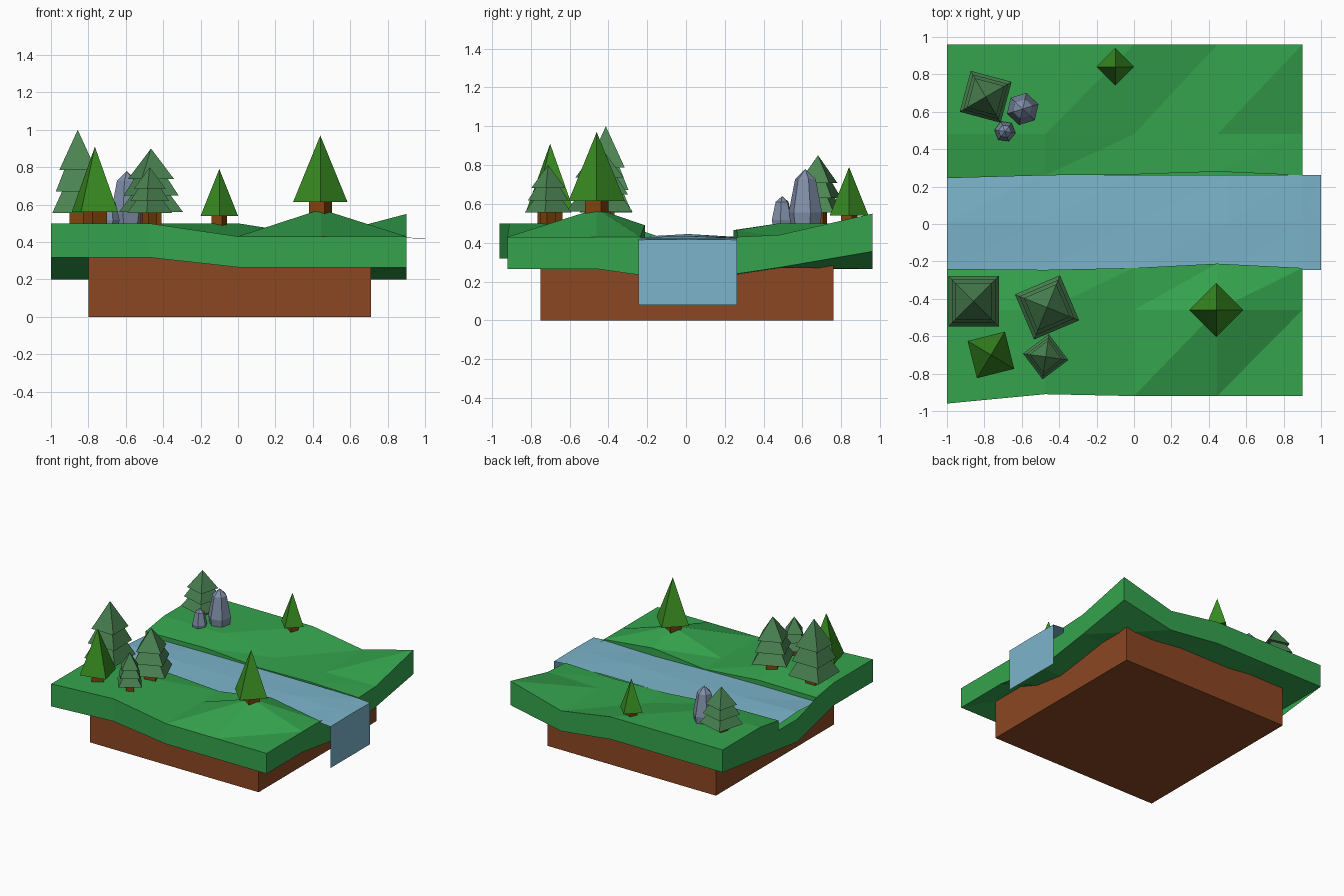
import bpy, bmesh, math

if "Cube" in bpy.data.objects:
    bpy.data.objects.remove(bpy.data.objects["Cube"])

def mat(name, c):
    m = bpy.data.materials.new(name)
    m.diffuse_color = (*c, 1)
    m.use_nodes = True
    m.node_tree.nodes["Principled BSDF"].inputs["Base Color"].default_value = m.diffuse_color
    return m

GRASS = mat("grass", (.035, .37, .075))
DIRT = mat("dirt", (.26, .063, .016))
WATER = mat("water", (.2, .46, .6))
PINE = mat("pine", (.07, .23, .085))
LEAF = mat("leaf", (.04, .26, .015))
BARK = mat("bark", (.22, .06, .004))
ROCK = mat("rock", (.22, .28, .40))

def finish(bm, name, m):
    bmesh.ops.recalc_face_normals(bm, faces=bm.faces)
    me = bpy.data.meshes.new(name)
    bm.to_mesh(me)
    bm.free()
    me.materials.append(m)
    ob = bpy.data.objects.new(name, me)
    bpy.context.collection.objects.link(ob)
    return ob

def add_rings(bm, x, y, rings, sides, ang):
    """Closed stack of polygon rings (radius, z); radius 0 makes a point."""
    prev = None
    for r, z in rings:
        if r == 0:
            cur = [bm.verts.new((x, y, z))]
        else:
            cur = [bm.verts.new((x + r * math.cos(ang + k * math.tau / sides),
                                 y + r * math.sin(ang + k * math.tau / sides), z))
                   for k in range(sides)]
        if prev is None:
            bm.faces.new(cur)
        else:
            for k in range(sides):
                n = (k + 1) % sides
                if r == 0:
                    bm.faces.new((prev[k], prev[n], cur[0]))
                else:
                    bm.faces.new((prev[k], prev[n], cur[n], cur[k]))
        prev = cur
    if len(prev) > 1:
        bm.faces.new(prev)

def loft(bm, sections, closed):
    """Join cross-sections with triangles."""
    cols = [[bm.verts.new(p) for p in s] for s in sections]
    n = len(cols[0])
    for p, q in zip(cols, cols[1:]):
        for j in range(n if closed else n - 1):
            k = (j + 1) % n
            bm.faces.new((p[j], q[j], q[k]))
            bm.faces.new((p[j], q[k], p[k]))
    return cols

# Dirt base
bm = bmesh.new()
bmesh.ops.create_cube(bm, size=1)
for v in bm.verts:
    v.co = (-.045 + v.co.x * 1.51, .005 + v.co.y * 1.51, .17 + v.co.z * .34)
finish(bm, "dirt_base", DIRT)

# Grass slab: one cross-section per column, with a sunken river channel
# columns: x, front y, heights front / front mid / front lip / back lip / back mid / back, lip ys
COLUMNS = [
    (-1.0, -.96, .50, .50, .465, .465, .50, .50, -.24, .245),
    (-.475, -.91, .50, .50, .465, .465, .50, .50, -.245, .26),
    (0.0, -.92, .43, .43, .43, .43, .43, .50, -.235, .265),
    (.445, -.92, .43, .575, .49, .43, .43, .43, -.212, .28),
    (.90, -.92, .43, .43, .43, .43, .44, .55, -.235, .26)]

def under(h):
    return .265 + (h - .43) * .75

sections = []
for x, yf, f, fm, fl, bl, bmid, b, ya, yb in COLUMNS:
    prof = [(yf, f), (-.46, fm), (ya, fl), (ya, .385), (0, .385), (yb, .385),
            (yb, bl), (.48, bmid), (.96, b),
            (.96, under(b)), (.48, under(bmid)), (0, .20), (-.46, under(fm)), (yf, under(f))]
    sections.append([(x, y, z) for y, z in prof])
bm = bmesh.new()
cols = loft(bm, sections, True)
caps = [bm.faces.new(cols[0]), bm.faces.new(cols[-1])]
bmesh.ops.triangulate(bm, faces=caps)
finish(bm, "grass_slab", GRASS)

# River sheet and the waterfall dropping off its end
bm = bmesh.new()
loft(bm, [[(x, -.245, e), (x, .01, c), (x, .262, e)] for x, e, c in
          ((-1, .43, .445), (-.5, .427, .435), (0, .425, .43),
           (.5, .427, .435), (.9, .423, .425), (1, .415, .418), (1, .08, .08))], False)
finish(bm, "river_and_waterfall", WATER)

# Trees: four-sided crowns on square trunks
def trunk(x, y, top, r, ang, ground=.47):
    bm = bmesh.new()
    add_rings(bm, x, y, [(r, ground), (r, top + .01)], 4, ang)
    finish(bm, "tree_trunk", BARK)

for x, y, r, lo, hi, deg, ground in (
        (.44, -.46, .145, .615, .97, 0, .53),
        (-.765, -.70, .145, .56, .91, 59, .47),
        (-.10, .84, .10, .54, .79, 0, .47)):
    a = math.radians(deg)
    bm = bmesh.new()
    add_rings(bm, x, y, [(r, lo), (0, hi)], 4, a)
    finish(bm, "plain_tree_crown", LEAF)
    trunk(x, y, lo, r * .45, a + math.radians(20), ground)

# Pines: three stacked tiers
TIERS = [[(1, 0), (.5, .34)], [(.86, .26), (.4, .62)], [(.72, .52), (0, 1)]]
for x, y, r, lo, hi, deg in (
        (-.857, -.413, .192, .555, 1.0, 45),
        (-.465, -.446, .185, .56, .90, 68),
        (-.472, -.71, .122, .555, .80, 82),
        (-.793, .68, .16, .555, .85, 30)):
    a = math.radians(deg)
    bm = bmesh.new()
    for tier in TIERS:
        add_rings(bm, x, y, [(r * k, lo + (hi - lo) * t) for k, t in tier], 4, a)
    finish(bm, "pine_crown", PINE)
    trunk(x, y, lo, r * .33, a)

# Rocks: faceted shards
for x, y, s, hi, a in ((-.595, .615, .088, .78, .3), (-.69, .495, .057, .64, .9)):
    bm = bmesh.new()
    h = hi - .47
    add_rings(bm, x, y, [(s * .85, .47), (s, .47 + h * .28), (s * .62, .47 + h * .83),
                         (0, hi)], 6, a)
    finish(bm, "rock", ROCK)
